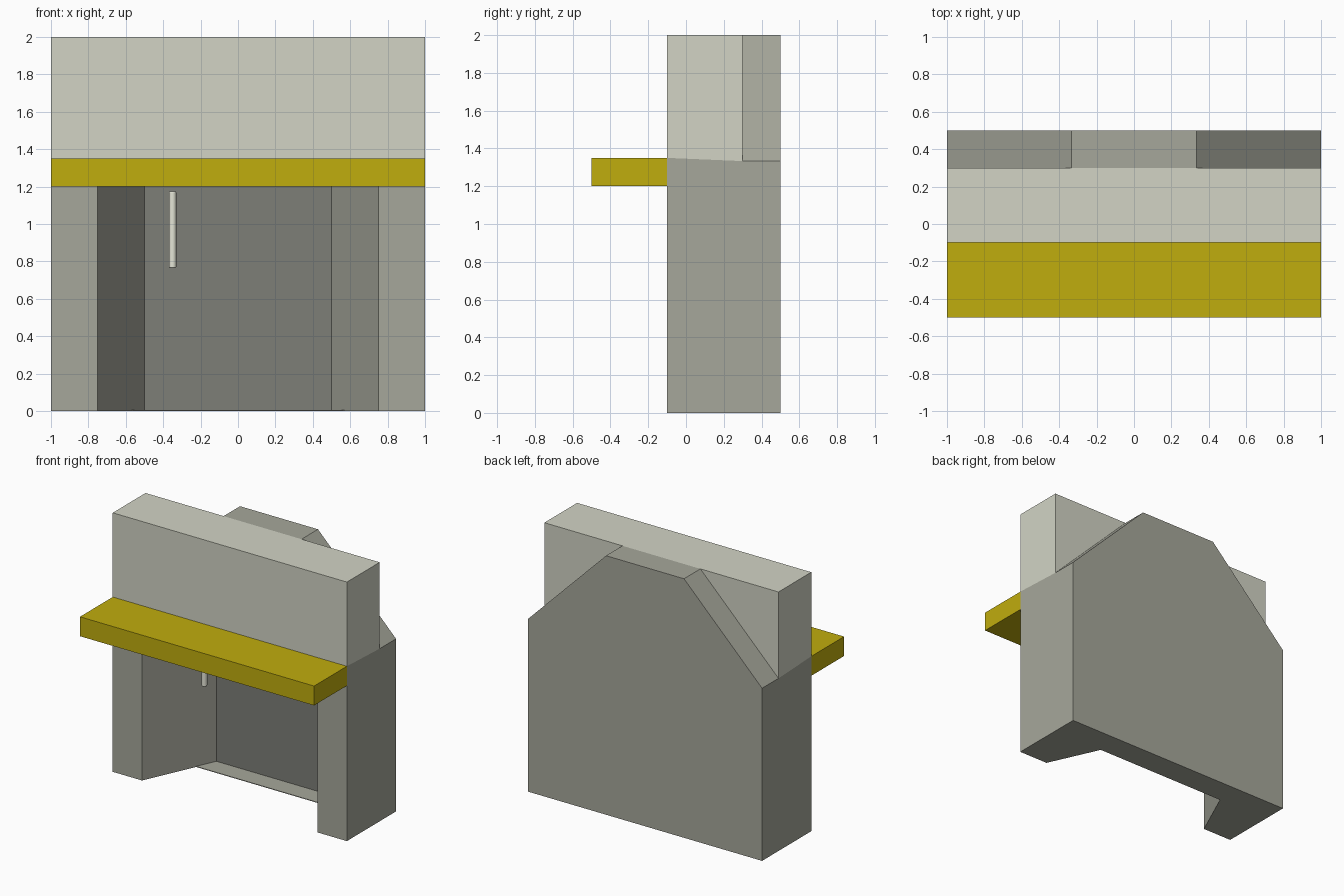
import bpy, bmesh
from mathutils import Vector

if "Cube" in bpy.data.objects:
    bpy.data.objects.remove(bpy.data.objects["Cube"])


def material(name, hex_rgb):
    def lin(v):
        v /= 255
        return v / 12.92 if v <= 0.04045 else ((v + 0.055) / 1.055) ** 2.4
    m = bpy.data.materials.new(name)
    m.diffuse_color = (*[lin(int(hex_rgb[i:i + 2], 16)) for i in (0, 2, 4)], 1)
    m.use_nodes = True
    m.node_tree.nodes["Principled BSDF"].inputs["Base Color"].default_value = m.diffuse_color
    return m


STONE = material("grey stone", "A6A79B")
PLASTER = material("pale plaster", "D2D4C5")
SOOT = material("sooty back wall", "7D7E77")
MANTEL = material("mustard mantel", "C0AD0D")
HANDLE = material("ivory handle", "E4E5D6")


def prism(name, pts, axis, lo, hi, mat):
    """Extrude a 2D profile along an axis from lo to hi."""
    def place(p, d):
        c = list(p)
        c.insert("xyz".index(axis), d)
        return Vector(c)
    bm = bmesh.new()
    a = [bm.verts.new(place(p, lo)) for p in pts]
    b = [bm.verts.new(place(p, hi)) for p in pts]
    bm.faces.new(a)
    bm.faces.new(b)
    for i in range(len(pts)):
        j = (i + 1) % len(pts)
        bm.faces.new((a[i], a[j], b[j], b[i]))
    bmesh.ops.recalc_face_normals(bm, faces=bm.faces)
    me = bpy.data.meshes.new(name)
    bm.to_mesh(me)
    bm.free()
    me.materials.append(mat)
    ob = bpy.data.objects.new(name, me)
    bpy.context.collection.objects.link(ob)
    return ob


def combine(ob, other, op):
    """Apply a boolean and discard the second operand."""
    mod = ob.modifiers.new("bool", "BOOLEAN")
    mod.operation, mod.object, mod.solver = op, other, "EXACT"
    bpy.context.view_layer.objects.active = ob
    bpy.ops.object.modifier_apply(modifier=mod.name)
    bpy.data.objects.remove(other)


# Firebox opening, narrowing towards the back wall
opening = [(-0.841, -0.3), (0.841, -0.3), (0.5, 0.45), (-0.5, 0.45)]

# Front surround, open at the floor
body = prism("fireplace_body", [(-0.1, 0), (0.3, 0), (0.3, 1.333), (-0.1, 1.35)],
             "x", -1, 1, STONE)
combine(body, prism("cut", opening, "z", -0.1, 1.2, STONE), "DIFFERENCE")

# Back slab with sloping shoulders and a thin hearth floor
slab = prism("back_slab", [(-1, 0), (1, 0), (1, 1.333), (0.333, 2), (-0.333, 2), (-1, 1.333)],
             "y", 0.3, 0.5, STONE)
combine(slab, prism("cut", opening, "z", 0.005, 1.2, STONE), "DIFFERENCE")
combine(body, slab, "UNION")

# Upper chimney breast
upper = prism("upper_breast", [(-0.1, 1.35), (0.3, 1.333), (0.3, 2), (-0.1, 2)],
              "x", -1, 1, STONE)
combine(body, upper, "UNION")

# Pale plaster above the mantel, soot on the firebox back wall
me = body.data
me.materials.clear()
for m in (STONE, PLASTER, SOOT):
    me.materials.append(m)
for f in me.polygons:
    c = f.center
    f.material_index = 0
    if c.z > 1.36 and c.y < 0.31:
        f.material_index = 1
    elif abs(c.y - 0.45) < 0.005 and f.normal.y < -0.9:
        f.material_index = 2

# Mantel shelf
prism("mantel_shelf", [(-0.5, 1.2), (-0.1, 1.2), (-0.1, 1.35), (-0.5, 1.35)],
      "x", -1, 1, MANTEL)

# Damper pull hanging in the opening
bpy.ops.mesh.primitive_cylinder_add(vertices=24, radius=0.02, depth=0.41,
                                    location=(-0.35, 0.09, 0.97))
pull = bpy.context.object
pull.name = "damper_pull"
pull.data.materials.append(HANDLE)
bev = pull.modifiers.new("rounded_ends", "BEVEL")
bev.width, bev.segments, bev.limit_method = 0.006, 2, "ANGLE"
bpy.ops.object.shade_smooth_by_angle()
